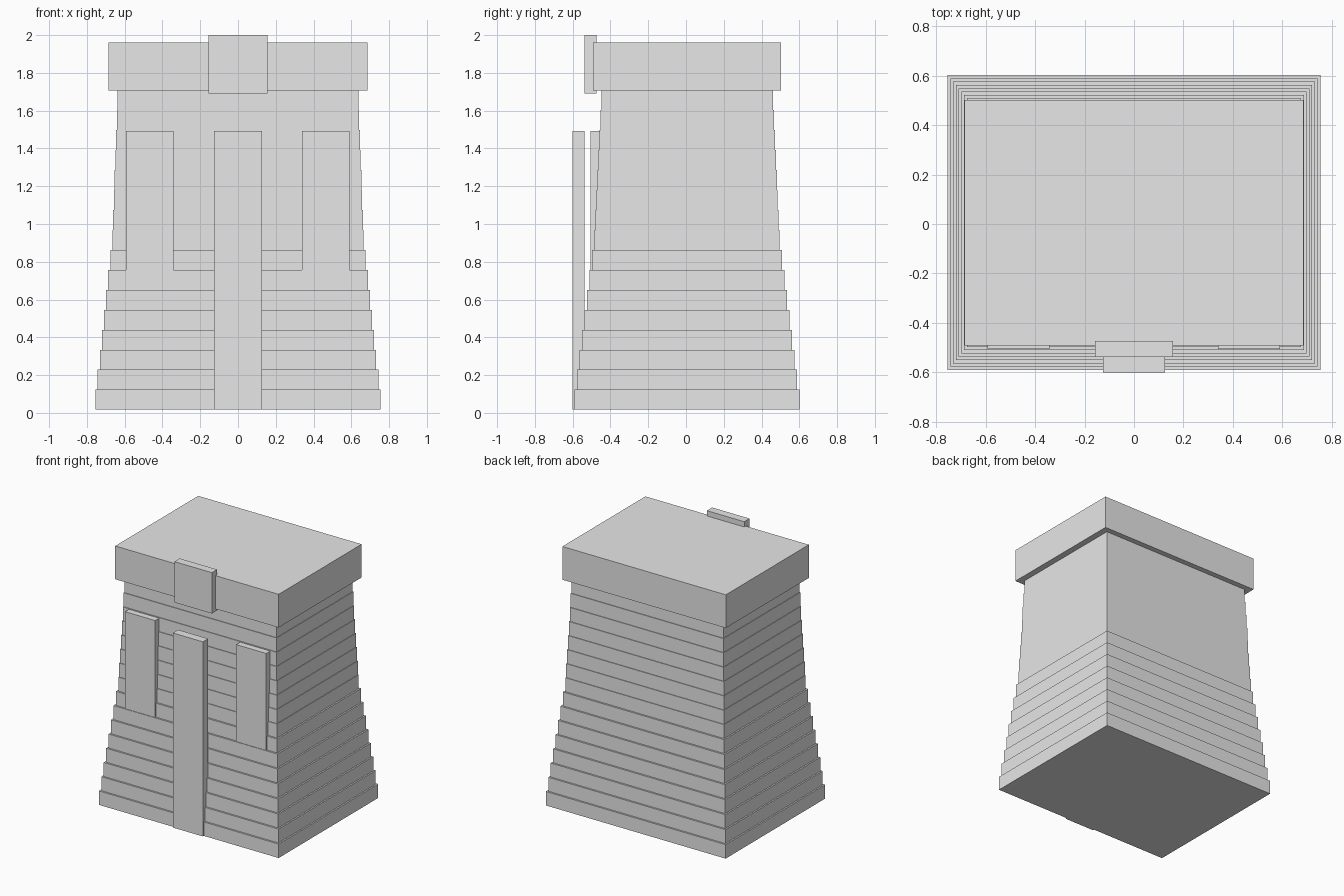
import bpy

cube = bpy.data.objects.get("Cube")
if cube:
    bpy.data.objects.remove(cube, do_unlink=True)

# Single stone colour
stone = bpy.data.materials.new("pale_grey_stone")
stone.use_nodes = True
STONE_COLOUR = (0.8, 0.8, 0.8, 1)
stone.diffuse_color = STONE_COLOUR
stone.node_tree.nodes["Principled BSDF"].inputs["Base Color"].default_value = STONE_COLOUR


def box(name, x, y, z):
    """Box spanning the given (low, high) ranges."""
    spans = (x, y, z)
    centre = [(lo + hi) / 2 for lo, hi in spans]
    bpy.ops.mesh.primitive_cube_add(size=1, location=centre)
    obj = bpy.context.object
    obj.name = name
    obj.scale = [hi - lo for lo, hi in spans]
    bpy.ops.object.transform_apply(location=False, rotation=False, scale=True)
    obj.data.materials.append(stone)
    return obj


BASE = 0.017        # underside of the tower
COURSE = 0.1057     # height of one course
COURSES = 16
BEND = 8            # above this course the taper is gentler
MID_Y = 0.006

# Stepped courses, strongly tapered below and gently tapered above
for i in range(COURSES):
    low, high = min(i, BEND), max(i - BEND, 0)
    half_x = 0.754 - 0.0111 * low - 0.004 * high
    half_y = 0.596 - 0.0133 * low - 0.005 * high
    z = BASE + i * COURSE
    box(f"wall_course_{i + 1}", (-half_x, half_x),
        (MID_Y - half_y, MID_Y + half_y), (z, z + COURSE))

# Overhanging cap block
box("cap_block", (-0.685, 0.685), (-0.492, 0.502), (1.708, 1.96))

# Front pilasters and the plaque on the cap
PILASTER_TOP = 1.492
box("centre_pilaster", (-0.126, 0.126), (-0.601, -0.538), (BASE, PILASTER_TOP))
for side, x in (("right", -0.467), ("left", 0.465)):
    box(f"{side}_pilaster", (x - 0.126, x + 0.126), (-0.506, -0.443), (BASE, PILASTER_TOP))
box("cap_plaque", (-0.157, 0.157), (-0.537, -0.474), (1.69, 2.0))
